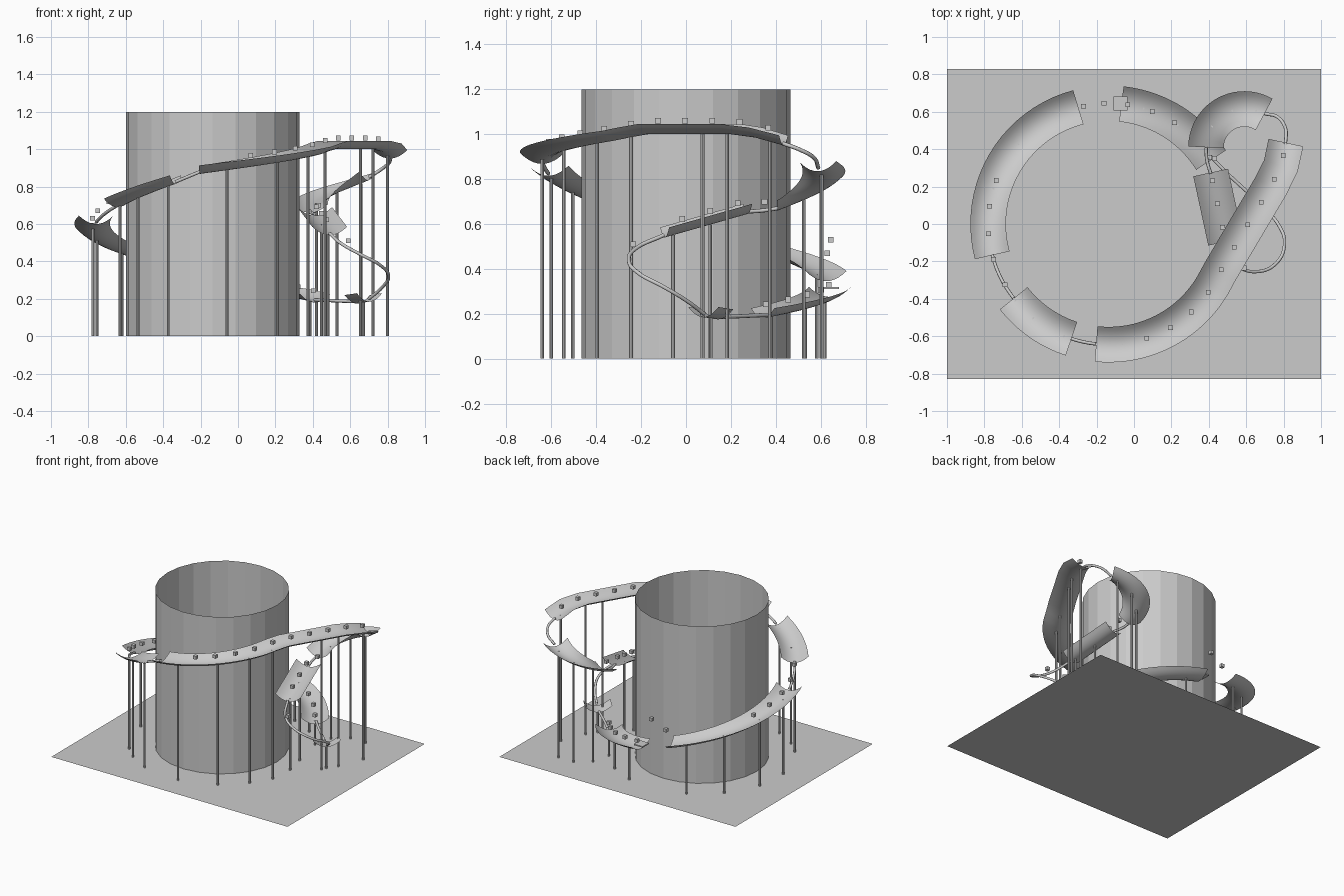
import bpy, bmesh, math
from mathutils import Vector

cube = bpy.data.objects.get("Cube")
if cube:
    bpy.data.objects.remove(cube, do_unlink=True)

grey = bpy.data.materials.new("plain_grey")
grey.use_nodes = True
COLOUR = (0.6, 0.6, 0.6, 1)
grey.diffuse_color = COLOUR
grey.node_tree.nodes["Principled BSDF"].inputs["Base Color"].default_value = COLOUR

TOWER = Vector((-0.135, 0, 0))
RING = 0.645
HALF_WIDTH = 0.095
RIM = 0.045


def add_object(name, data):
    obj = bpy.data.objects.new(name, data)
    bpy.context.collection.objects.link(obj)
    data.materials.append(grey)
    return obj


def add_bmesh(name, bm):
    mesh = bpy.data.meshes.new(name)
    bm.to_mesh(mesh)
    bm.free()
    return add_object(name, mesh)


def box(name, centre, size):
    bm = bmesh.new()
    bmesh.ops.create_cube(bm, size=1)
    bmesh.ops.scale(bm, verts=bm.verts, vec=size)
    bmesh.ops.translate(bm, verts=bm.verts, vec=centre)
    return add_bmesh(name, bm)


def marble(centre):
    box("marble", centre, (0.025, 0.025, 0.025))


def pole(top):
    bm = bmesh.new()
    bmesh.ops.create_cone(bm, cap_ends=True, segments=8, radius1=0.008,
                          radius2=0.008, depth=top.z)
    bmesh.ops.translate(bm, verts=bm.verts, vec=(top.x, top.y, top.z / 2))
    add_bmesh("support_pole", bm)


def arc(centre, radius, start, end, z0, z1, steps=20):
    """Descending arc, angles in degrees."""
    points = []
    for i in range(steps + 1):
        f = i / steps
        a = math.radians(start + (end - start) * f)
        points.append(Vector((centre.x + radius * math.cos(a),
                              centre.y + radius * math.sin(a), z0 + (z1 - z0) * f)))
    return points


def point_at(path, fraction):
    lengths = [(b - a).length for a, b in zip(path, path[1:])]
    left = fraction * sum(lengths)
    for a, b, length in zip(path, path[1:], lengths):
        if left <= length:
            return a.lerp(b, left / length)
        left -= length
    return path[-1].copy()


def trough(name, path, poles=(), marbles=()):
    """Thin curved channel swept along the path, with its poles and marbles."""
    bm = bmesh.new()
    rows = []
    for i, p in enumerate(path):
        ahead = path[min(i + 1, len(path) - 1)] - path[max(i - 1, 0)]
        side = Vector((ahead.y, -ahead.x, 0)).normalized()
        row = []
        for k in range(-5, 6):
            t = k / 5
            row.append(bm.verts.new(p + side * t * HALF_WIDTH + Vector((0, 0, RIM * t * t))))
        rows.append(row)
    for r, s in zip(rows, rows[1:]):
        for k in range(10):
            bm.faces.new((r[k], r[k + 1], s[k + 1], s[k]))
    bmesh.ops.recalc_face_normals(bm, faces=bm.faces)
    if sum(f.normal.z for f in bm.faces) < 0:
        bmesh.ops.reverse_faces(bm, faces=bm.faces)
    obj = add_bmesh(name, bm)
    for poly in obj.data.polygons:
        poly.use_smooth = True
    for f in poles:
        pole(point_at(path, f))
    for f in marbles:
        marble(point_at(path, f) + Vector((0, 0, 0.06)))


def rail(name, points):
    """Thin round rail joining two troughs."""
    curve = bpy.data.curves.new(name, "CURVE")
    curve.dimensions = "3D"
    curve.bevel_depth = 0.009
    curve.bevel_resolution = 2
    spline = curve.splines.new("BEZIER")
    spline.bezier_points.add(len(points) - 1)
    for bp, co in zip(spline.bezier_points, points):
        bp.co = co
        bp.handle_left_type = bp.handle_right_type = "AUTO"
    add_object(name, curve)


# Ground sheet
bm = bmesh.new()
bmesh.ops.create_grid(bm, x_segments=1, y_segments=1, size=1)
bmesh.ops.scale(bm, verts=bm.verts, vec=(1, 0.83, 1))
add_bmesh("ground_sheet", bm)

# Open tower in the middle
bm = bmesh.new()
bmesh.ops.create_cone(bm, cap_ends=False, segments=24, radius1=0.465, radius2=0.465, depth=1.2)
bmesh.ops.translate(bm, verts=bm.verts, vec=TOWER + Vector((0, 0, 0.6)))
add_bmesh("tower", bm)

# Top trough: bent lip, level straight, then a bend round the tower
straight = [Vector(p) for p in ((0.812, 0.435, 0.95), (0.785, 0.31, 0.985), (0.73, 0.2, 1),
                                (0.51, -0.17, 1), (0.46, -0.255, 0.985))]
bend = arc(TOWER, RING, -30.6, -96, 0.97, 0.868)
trough("top_trough", straight + bend,
       poles=(0.04, 0.17, 0.25, 0.48, 0.59, 0.73, 0.91),
       marbles=[0.045 + 0.087 * k for k in range(10)])

# Front and side troughs round the tower
trough("front_trough", arc(TOWER, RING, 252, 218, 0.815, 0.69), poles=(0.1, 0.6, 0.95))
trough("side_trough", arc(TOWER, RING, 195, 104.6, 0.6, 0.345),
       poles=(0.1, 0.35, 0.62, 0.88), marbles=(0.115, 0.26, 0.4))
trough("back_trough", arc(TOWER, RING, 84, 32, 0.275, 0.18),
       poles=(0.2, 0.55, 0.92), marbles=(0.06, 0.29, 0.52, 0.75, 0.97))
box("landing_plate", (-0.073, 0.645, 0.315), (0.075, 0.075, 0.009))

# Tight fan shaped turn
FAN = Vector((0.59, 0.41, 0))
trough("fan_trough", arc(FAN, 0.205, 59, 180, 0.835, 0.66), poles=(0.1, 0.4, 0.72))

# Straight ramp and short catch trough
ramp = [Vector((0.41, 0.275, 0.645)), Vector((0.49, -0.095, 0.54))]
trough("ramp_trough", ramp, poles=(0.45, 0.9), marbles=(0.12, 0.45, 0.79))
trough("catch_trough", [Vector((0.703, 0.077, 0.185)), Vector((0.637, 0.143, 0.175))], poles=(0.5,))

# Rails between the troughs
rail("top_rail", [(0.81, 0.43, 0.96), (0.81, 0.51, 0.93), (0.77, 0.57, 0.895), (0.7, 0.59, 0.85)])
rail("fan_rail", [(0.385, 0.41, 0.67), (0.39, 0.34, 0.66), (0.41, 0.27, 0.655)])
rail("loop_rail", [(0.49, -0.1, 0.55), (0.56, -0.225, 0.49), (0.65, -0.255, 0.44),
                   (0.76, -0.21, 0.38), (0.805, -0.1, 0.32), (0.77, 0, 0.26), (0.7, 0.08, 0.2)])
rail("catch_rail", [(0.63, 0.15, 0.185), (0.51, 0.26, 0.19), (0.41, 0.36, 0.195)])
rail("front_rail", arc(TOWER, RING, 264, 252, 0.88, 0.825, 3))
rail("side_rail", arc(TOWER, RING, 218, 195, 0.7, 0.61, 4))

# Loose marbles on the rails and in the air
for spot in ((-0.69, -0.325, 0.72), (-0.75, -0.19, 0.67), (-0.16, 0.645, 0.53),
             (-0.27, 0.63, 0.47), (0.43, 0.35, 0.7), (0.59, -0.235, 0.51)):
    marble(Vector(spot))
